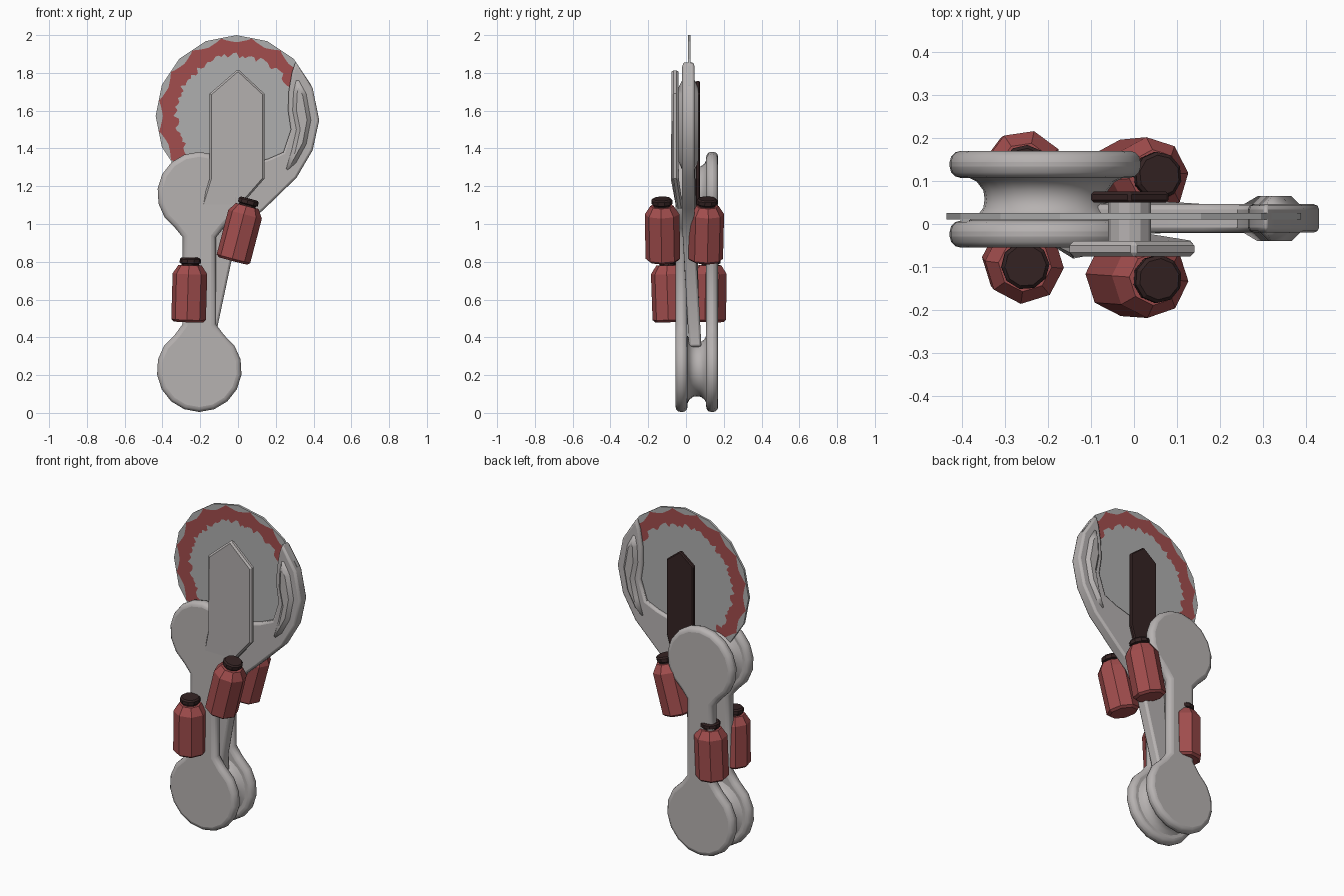
import bpy, bmesh, math, random
from mathutils import Vector

if "Cube" in bpy.data.objects:
    bpy.data.objects.remove(bpy.data.objects["Cube"])

random.seed(4)


def mat(name, rgb):
    m = bpy.data.materials.new(name)
    m.diffuse_color = (*rgb, 1)
    m.use_nodes = True
    m.node_tree.nodes["Principled BSDF"].inputs["Base Color"].default_value = m.diffuse_color
    return m


GREY = mat("warm_grey", (0.47, 0.445, 0.44))
STEEL = mat("disc_grey", (0.43, 0.43, 0.43))
RED = mat("dull_red", (0.36, 0.075, 0.075))
DARK = mat("dark_brown", (0.035, 0.017, 0.017))


def finish(name, bm, mats, smooth=None, bevel=0, segs=2):
    bmesh.ops.recalc_face_normals(bm, faces=bm.faces[:])
    me = bpy.data.meshes.new(name)
    bm.to_mesh(me)
    bm.free()
    for m in mats:
        me.materials.append(m)
    ob = bpy.data.objects.new(name, me)
    bpy.context.collection.objects.link(ob)
    if bevel:
        b = ob.modifiers.new("bevel", "BEVEL")
        b.width, b.segments = bevel, segs
        b.limit_method, b.angle_limit = "ANGLE", math.radians(50)
    if smooth:
        bpy.ops.object.select_all(action="DESELECT")
        ob.select_set(True)
        bpy.context.view_layer.objects.active = ob
        bpy.ops.object.shade_smooth_by_angle(angle=math.radians(smooth))
    return ob


def prism(name, pts, y0, y1, m, bevel=0, segs=2, smooth=None, shift=None):
    """Extrude an x/z outline from y0 to y1; shift(z) bends it in y."""
    bm = bmesh.new()
    rows = [[bm.verts.new((x, y + (shift(z) if shift else 0), z)) for x, z in pts]
            for y in (y0, y1)]
    for r in rows:
        bm.faces.new(r)
    n = len(pts)
    for i in range(n):
        j = (i + 1) % n
        bm.faces.new((rows[0][i], rows[0][j], rows[1][j], rows[1][i]))
    return finish(name, bm, [m], smooth, bevel, segs)


def lathe(name, prof, base, axis, n, m, smooth=None):
    """Revolve (radius, height) pairs around an axis starting at base."""
    bm = bmesh.new()
    q = Vector(axis).to_track_quat("Z", "Y")
    rings = []
    for r, h in prof:
        rings.append([bm.verts.new(Vector(base) + q @ Vector(
            (r * math.cos(2 * math.pi * i / n), r * math.sin(2 * math.pi * i / n), h)))
            for i in range(n)])
    for a, b in zip(rings, rings[1:]):
        for i in range(n):
            j = (i + 1) % n
            bm.faces.new((a[i], a[j], b[j], b[i]))
    bm.faces.new(rings[0])
    bm.faces.new(rings[-1])
    return finish(name, bm, [m], smooth)


# Dog-bone side links: two round heads joined by a straight shaft
def arc(cz, r, a0, a1, n=14):
    out = []
    for i in range(n + 1):
        a = math.radians(a0 + (a1 - a0) * i / n)
        out.append((-0.205 + r * math.cos(a), cz + r * math.sin(a)))
    return out


bone = (arc(1.16, 0.222, -55, 235) + [(-0.293, 0.93), (-0.293, 0.47)]
        + arc(0.23, 0.225, 125, 415) + [(-0.117, 0.47), (-0.117, 0.93)])
for label, y0, y1 in (("front", -0.055, 0.008), ("back", 0.107, 0.17)):
    prism(label + "_link", bone, y0, y1, GREY, 0.026, 3, 60)

# Flared spools between the link heads
spool = [(0.19, 0), (0.16, 0.015), (0.145, 0.035), (0.142, 0.055),
         (0.145, 0.075), (0.16, 0.095), (0.19, 0.11)]
for label, z in (("lower", 0.23), ("upper", 1.16)):
    lathe(label + "_spool", spool, (-0.205, 0.003, z), (0, 1, 0), 24, GREY, 40)

# Hooked arm that carries the disc
arm = [(-0.11, 0.35), (-0.11, 0.45), (-0.025, 0.85), (0.05, 1.0), (0.14, 1.08),
       (0.31, 1.245), (0.395, 1.39), (0.43, 1.55), (0.395, 1.72), (0.305, 1.86),
       (0.285, 1.8), (0.268, 1.7), (0.265, 1.6), (0.28, 1.5), (0.24, 1.38),
       (0.16, 1.345), (0.0, 1.3), (-0.14, 1.2), (-0.18, 1.0), (-0.18, 0.6), (-0.18, 0.35)]
prism("hook_arm", arm, -0.02, 0.046, GREY, 0.012, 2, 40,
      lambda z: max(0, 1 - z) * 0.055)

# Raised rib on the hook
rib = [(0.24, 1.26), (0.31, 1.32), (0.365, 1.42), (0.39, 1.55), (0.365, 1.69),
       (0.31, 1.79), (0.29, 1.7), (0.285, 1.6), (0.305, 1.5), (0.28, 1.39)]
prism("hook_rib", rib, -0.04, 0.065, GREY, 0.024, 1, 40)

# Thin sixteen-sided disc: grey centre, ragged red band, grey scalloped tips
bm = bmesh.new()
N, PER, R = 128, 8, 0.428
sides = []
noise = [random.uniform(-0.02, 0.016) for _ in range(N)]
for y in (0.011, 0.025):
    rings = [[], [], []]
    for i in range(N):
        a = 2 * math.pi * i / N
        d = ((i + PER // 2) % PER - PER // 2) / PER
        out = R * math.cos(math.pi / 16) / math.cos(math.pi / 16 - abs(d) * math.pi / 8)
        tip = out - 0.002 - 0.036 * (1 - abs(d) * 2) ** 0.8
        for ring, r in zip(rings, (0.322 + noise[i], tip, out)):
            ring.append(bm.verts.new((-0.008 + r * math.cos(a), y, 1.572 + r * math.sin(a))))
    bm.faces.new(rings[0])
    for k in (0, 1):
        for i in range(N):
            j = (i + 1) % N
            f = bm.faces.new((rings[k][i], rings[k][j], rings[k + 1][j], rings[k + 1][i]))
            f.material_index = 1 - k
    sides.append(rings[2])
for i in range(N):
    j = (i + 1) % N
    bm.faces.new((sides[0][i], sides[0][j], sides[1][j], sides[1][i]))
finish("disc_blade", bm, [STEEL, RED])

# Pointed cover plate in front and narrow dark plate behind
cover = [(-0.2, 1.08), (0.0, 1.08), (0.14, 1.24), (0.14, 1.69), (0.0, 1.82),
         (-0.15, 1.69), (-0.15, 1.24)]
prism("front_cover_plate", cover, -0.076, -0.04, GREY, 0.01, 1, None,
      lambda z: 0.025 if z < 1.15 else 0)
strip = [(-0.05, 0.95), (0.04, 0.95), (0.045, 1.12), (0.08, 1.24), (0.08, 1.69),
         (-0.01, 1.76), (-0.1, 1.69), (-0.1, 1.24), (-0.05, 1.12)]
prism("back_dark_plate", strip, 0.05, 0.075, DARK, 0.006, 1)
# Pin tying the plates to the disc
lathe("plate_pin", [(0.05, 0), (0.05, 0.11)], (-0.01, -0.05, 1.4), (0, 1, 0), 12, GREY)

# Four eight-sided canisters with dark necks
body = [(0.078, 0), (0.092, 0.012), (0.092, 0.255), (0.062, 0.3)]
neck = [(0.046, 0.29), (0.046, 0.307), (0.056, 0.312), (0.056, 0.332), (0.048, 0.34)]
cans = [("lower_front", (-0.262, -0.085, 0.482), (0.01, -0.012, 0.34)),
        ("lower_back", (-0.262, 0.122, 0.482), (0.01, 0.006, 0.34)),
        ("upper_front", (-0.027, -0.122, 0.805), (0.085, -0.006, 0.325)),
        ("upper_back", (-0.027, 0.104, 0.805), (0.085, 0.008, 0.325))]
for label, base, axis in cans:
    lathe(label + "_canister", body, base, axis, 8, RED)
    lathe(label + "_canister_neck", neck, base, axis, 10, DARK)
